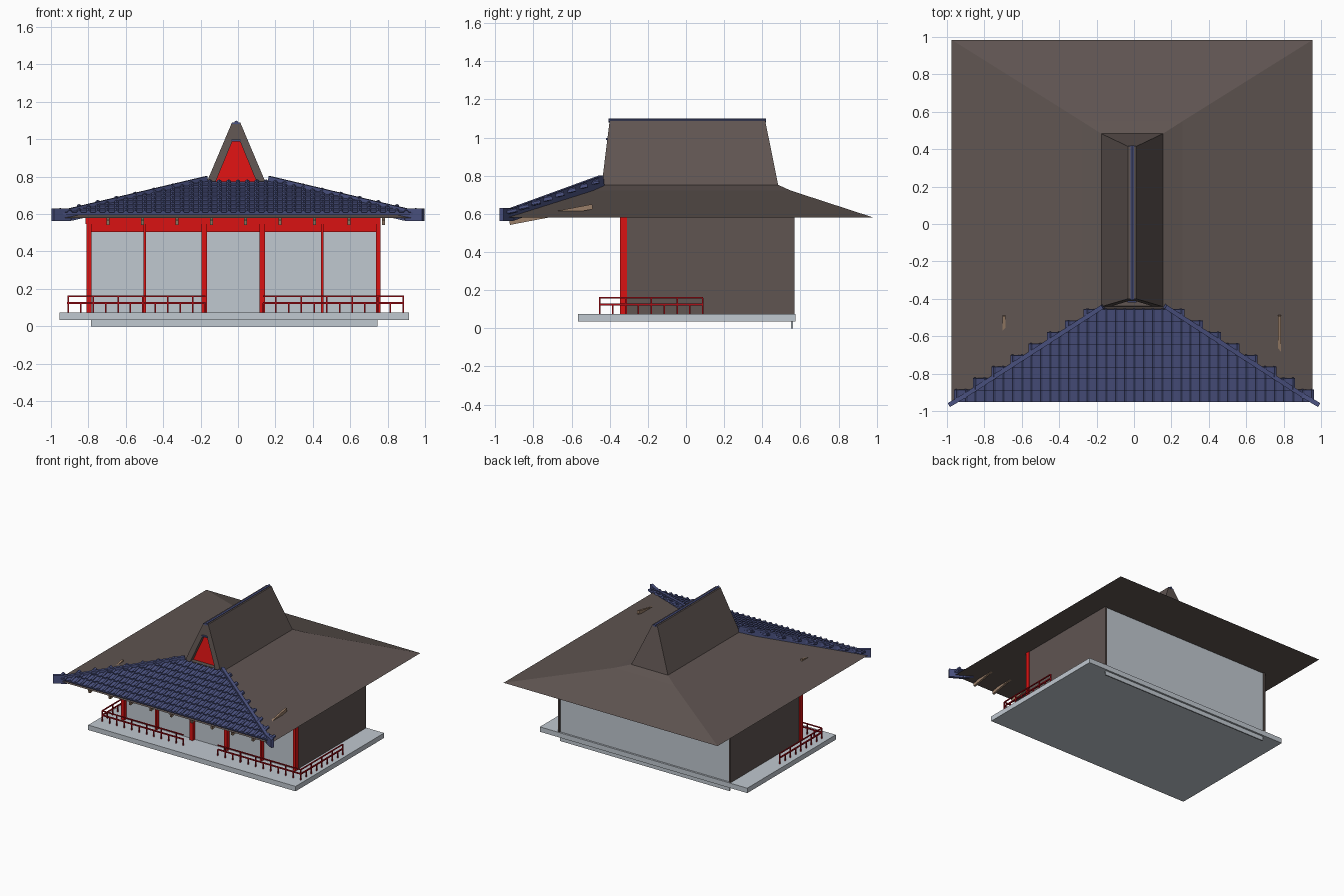
import bpy
import bmesh
from mathutils import Matrix, Vector

old = bpy.data.objects.get("Cube")
if old:
    bpy.data.objects.remove(old, do_unlink=True)


def material(name, rgb):
    m = bpy.data.materials.new(name)
    m.use_nodes = True
    m.diffuse_color = (*rgb, 1)
    m.node_tree.nodes["Principled BSDF"].inputs["Base Color"].default_value = (*rgb, 1)
    return m


brown = material("brown", (0.115, 0.09, 0.083))
red = material("red", (0.7, 0.006, 0.006))
dark_red = material("dark red", (0.42, 0.004, 0.008))
pale = material("pale grey", (0.53, 0.58, 0.63))
blue = material("blue tile", (0.07, 0.085, 0.22))
tan = material("tan wood", (0.32, 0.21, 0.14))


def finish(bm, name, *mats):
    bmesh.ops.recalc_face_normals(bm, faces=bm.faces)
    mesh = bpy.data.meshes.new(name)
    bm.to_mesh(mesh)
    bm.free()
    ob = bpy.data.objects.new(name, mesh)
    for m in mats:
        mesh.materials.append(m)
    bpy.context.collection.objects.link(ob)
    return ob


def add_box(bm, lo, hi):
    lo, hi = Vector(lo), Vector(hi)
    mat = Matrix.Translation((lo + hi) / 2) @ Matrix.Diagonal((*(hi - lo), 1))
    bmesh.ops.create_cube(bm, size=1, matrix=mat)


def add_beam(bm, p, q, w, h):
    p, q = Vector(p), Vector(q)
    rot = (q - p).to_track_quat("Y", "Z").to_matrix().to_4x4()
    mat = Matrix.Translation((p + q) / 2) @ rot @ Matrix.Diagonal((w, (q - p).length, h, 1))
    bmesh.ops.create_cube(bm, size=1, matrix=mat)


def add_rod(bm, p, q, r):
    p, q = Vector(p), Vector(q)
    rot = (q - p).to_track_quat("Z", "Y").to_matrix().to_4x4()
    bmesh.ops.create_cone(bm, cap_ends=True, segments=6, radius1=r, radius2=r,
                          depth=(q - p).length, matrix=Matrix.Translation((p + q) / 2) @ rot)


def box(name, mat, lo, hi):
    bm = bmesh.new()
    add_box(bm, lo, hi)
    return finish(bm, name, mat)


# Floor and walls
LEFT, RIGHT, BACK, FRONT = -0.80, 0.755, 0.57, -0.32
FLOOR, EAVE = 0.075, 0.58
box("floor_slab", pale, (-0.955, -0.565, 0.035), (0.915, 0.575, FLOOR))
box("back_wall", pale, (-0.785, 0.55, 0), (0.745, 0.56, EAVE))
box("front_wall", pale, (-0.785, -0.318, FLOOR), (0.745, -0.305, EAVE))
box("right_wall", brown, (LEFT, FRONT, FLOOR), (LEFT + 0.015, BACK, EAVE))
box("left_wall", brown, (RIGHT - 0.015, FRONT, FLOOR), (RIGHT, BACK, EAVE))

# Front posts, alternating thick and thin, with the beams they carry
bm = bmesh.new()
for x, half in ((-0.797, 0.013), (-0.498, 0.007), (-0.18, 0.015),
                (0.13, 0.015), (0.45, 0.007), (0.75, 0.011)):
    add_box(bm, (x - half, -0.347, FLOOR), (x + half, -0.31, EAVE))
finish(bm, "front_posts", red)
box("upper_beam", red, (-0.815, -0.345, 0.548), (0.76, -0.31, EAVE))
box("lower_beam", red, (-0.80, -0.338, 0.505), (0.74, -0.31, 0.548))


# Corner railings: two rails with staggered balusters
def add_rail_run(bm, p, q, bays):
    p, q = Vector(p), Vector(q)
    low, high = Vector((0, 0, 0.125)), Vector((0, 0, 0.16))
    add_beam(bm, p + low, q + low, 0.01, 0.009)
    add_beam(bm, p + high, q + high, 0.009, 0.007)
    for i in range(bays + 1):
        c = p.lerp(q, i / bays)
        top = 0.16 if i % 2 == 0 else 0.125
        add_box(bm, c + Vector((-0.004, -0.004, FLOOR)), c + Vector((0.004, 0.004, top)))


for name, outer, inner in (("right_railing", -0.908, -0.175), ("left_railing", 0.883, 0.135)):
    bm = bmesh.new()
    add_rail_run(bm, (outer, -0.452, 0), (inner, -0.452, 0), 11)
    add_rail_run(bm, (outer, -0.452, 0), (outer, 0.088, 0), 8)
    finish(bm, name, dark_red)

# Roof body: rectangular rings from the eave to the ridge
CX = -0.01
bm = bmesh.new()


def ring(hx, yf, yb, z):
    return [bm.verts.new(c) for c in ((CX + hx, yf, z), (CX + hx, yb, z),
                                      (CX - hx, yb, z), (CX - hx, yf, z))]


def bridge(a, b, skip_front=False):
    for j in range(3 if skip_front else 4):
        k = (j + 1) % 4
        bm.faces.new((a[j], a[k], b[k], b[j]))


eave = ring(0.965, -0.945, 0.985, EAVE)
mid = ring(0.27, -0.5, 0.55, 0.722)
neck = ring(0.165, -0.442, 0.483, 0.752)
top = ring(0.022, -0.40, 0.415, 1.09)
bm.faces.new(eave)
bm.faces.new(top)
bridge(eave, mid)
bridge(mid, neck)
bridge(neck, top, skip_front=True)


# Recessed red gable panel
def gable_quad(depth):
    pts = []
    for x, z in ((0.11, 0.772), (0.016, 1.0), (-0.016, 1.0), (-0.11, 0.772)):
        y = -0.40 - 0.042 * (1.09 - z) / 0.338
        pts.append(bm.verts.new((CX + x, y + depth, z)))
    return pts


outline = [neck[0], top[0], top[3], neck[3]]
lip, panel = gable_quad(0), gable_quad(0.035)
bridge(outline, lip)
bridge(lip, panel)
bm.faces.new(panel).material_index = 1
finish(bm, "roof_body", brown, red)

# Ridge cap and small gable cap
bm = bmesh.new()
add_box(bm, (CX - 0.022, -0.402, 1.082), (CX + 0.022, 0.417, 1.09))
add_rod(bm, (CX, -0.405, 1.089), (CX, 0.42, 1.089), 0.011)
add_box(bm, (CX - 0.024, -0.42, 0.988), (CX + 0.024, -0.38, 0.998))
finish(bm, "ridge_cap", blue)

# Overlapping tile courses on the front slope, widening toward the eave
bm = bmesh.new()
ROWS, STEP, PITCH = 8, 0.0615, 0.05


def slope_z(y):
    return 0.768 + 0.355 * (y + 0.455)


for i in range(ROWS):
    half = 0.27 + 0.685 * i / (ROWS - 1)
    y0 = -0.455 - STEP * i
    y1 = y0 - STEP - 0.003
    z0, z1 = slope_z(y0), slope_z(y1) + 0.01
    add_beam(bm, (0, y0, z0), (0, y1, z1), 2 * half, 0.012)
    count = int(half / PITCH)
    for k in range(-count, count + 1):
        x = k * PITCH
        add_rod(bm, (x, y0, z0 + 0.005), (x, y1, z1 + 0.005), 0.013)
finish(bm, "front_roof_tiles", blue)

# Hip ridges, flattening at the tips
bm = bmesh.new()
for s in (-1, 1):
    path = [(s * 0.165, -0.44, 0.77), (s * 0.9, -0.915, 0.597), (s * 0.99, -0.968, 0.597)]
    for p, q in zip(path, path[1:]):
        add_beam(bm, p, q, 0.024, 0.066)
finish(bm, "hip_ridges", blue)

# Rafters under the front eave
bm = bmesh.new()
for i in range(9):
    x = -0.695 + 0.184 * i
    add_beam(bm, (x, -0.925, 0.555), (x, -0.49, 0.638), 0.016, 0.026)
finish(bm, "front_rafters", tan)
